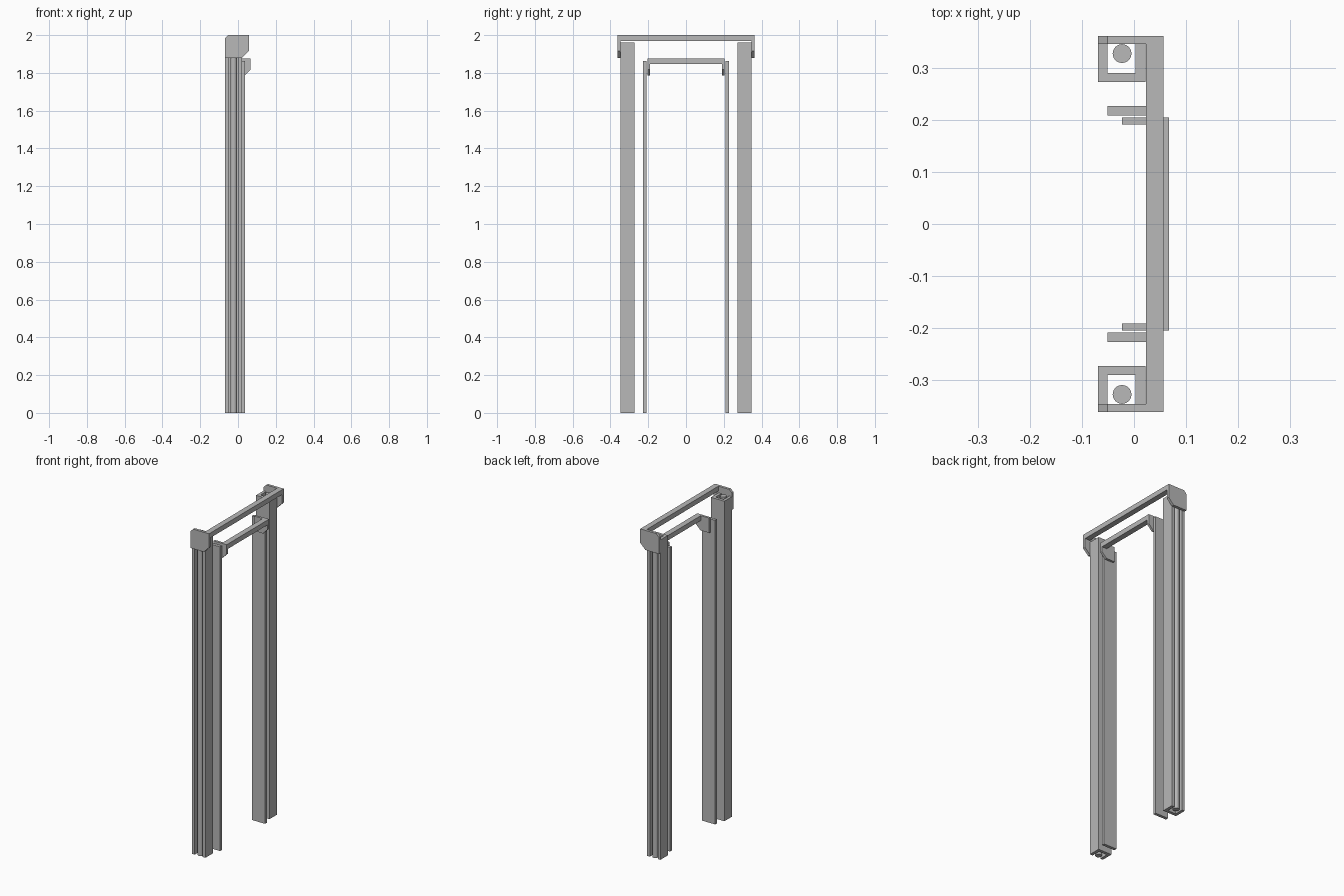
import bpy
import bmesh
from mathutils import Matrix

cube = bpy.data.objects.get("Cube")
if cube:
    bpy.data.objects.remove(cube, do_unlink=True)

grey = bpy.data.materials.new("plain grey")
grey.use_nodes = True
GREY = (0.48, 0.48, 0.48, 1)
grey.diffuse_color = GREY
grey.node_tree.nodes["Principled BSDF"].inputs["Base Color"].default_value = GREY


def finish(name, bm):
    bmesh.ops.recalc_face_normals(bm, faces=bm.faces)
    mesh = bpy.data.meshes.new(name)
    bm.to_mesh(mesh)
    bm.free()
    mesh.materials.append(grey)
    obj = bpy.data.objects.new(name, mesh)
    bpy.context.collection.objects.link(obj)
    return obj


def prism(name, points, offset):
    """Extrude a flat outline of 3D points along an offset."""
    bm = bmesh.new()
    face = bm.faces.new([bm.verts.new(p) for p in points])
    new = bmesh.ops.extrude_face_region(bm, geom=[face])["geom"]
    verts = [v for v in new if isinstance(v, bmesh.types.BMVert)]
    bmesh.ops.translate(bm, verts=verts, vec=offset)
    # the starting face survives as the opposite end
    return finish(name, bm)


def upright(name, outline, height):
    return prism(name, [(x, y, 0) for x, y in outline], (0, 0, height))


def plate(name, outline, y0, y1):
    return prism(name, [(x, y0, z) for x, z in outline], (0, y1 - y0, 0))


def rect(a0, a1, b0, b1):
    return [(a0, b0), (a1, b0), (a1, b1), (a0, b1)]


POST_TOP = 1.96
OUTER, INNER = 0.346, 0.205   # where the brackets meet the bars

# channel section, open towards the outside
channel = [(-0.069, 0.346), (-0.069, 0.273), (0.022, 0.273), (0.022, 0.346),
           (0.003, 0.346), (0.003, 0.291), (-0.051, 0.291), (-0.051, 0.346)]

# bracket outlines in x and z
top_bracket = [(-0.069, 1.88), (0.022, 1.88), (0.057, 1.915), (0.057, 2.0),
               (-0.051, 2.0), (-0.069, 1.982)]
low_bracket = [(-0.023, 1.785), (0.035, 1.785), (0.067, 1.817),
               (0.067, 1.876), (-0.023, 1.876)]

for side, s in (("front", -1), ("rear", 1)):
    # channel post
    upright(side + "_channel_post", [(x, s * y) for x, y in channel], POST_TOP)

    # round rod inside the channel
    bm = bmesh.new()
    bmesh.ops.create_cone(bm, cap_ends=True, segments=32, radius1=0.018,
                          radius2=0.018, depth=POST_TOP,
                          matrix=Matrix.Translation((-0.023, s * 0.328, POST_TOP / 2)))
    for f in bm.faces:
        f.smooth = len(f.verts) == 4
    finish(side + "_rod", bm)

    # flat inner strip
    strip = rect(-0.051, 0.037, s * 0.209, s * 0.227)
    upright(side + "_strip", strip, 1.863)

    # end brackets of both bars
    plate(side + "_top_bracket", top_bracket, s * OUTER, s * 0.362)
    plate(side + "_lower_bracket", low_bracket, s * 0.191, s * INNER)

# crossbars
plate("top_crossbar", rect(0.023, 0.057, 1.97, 2.0), -OUTER, OUTER)
plate("lower_crossbar", rect(0.033, 0.067, 1.846, 1.876), -INNER, INNER)
